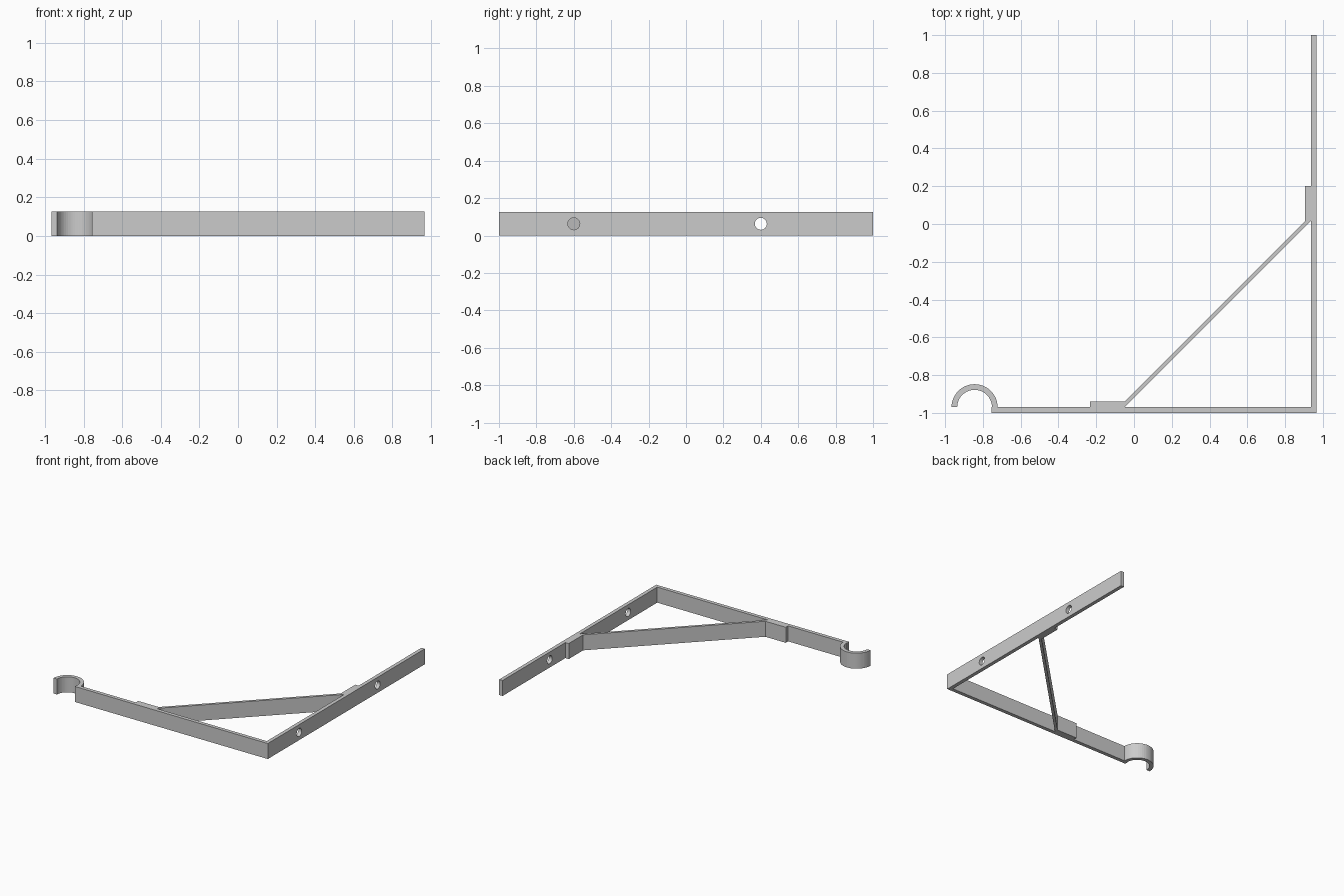
import bpy, bmesh, math

if "Cube" in bpy.data.objects:
    bpy.data.objects.remove(bpy.data.objects["Cube"])

H = 0.125   # extrusion height of every part
T = 0.03    # strip thickness
X1 = 0.966  # outer face of the mounting arm


def extrude(name, pts):
    """Extrude a counter-clockwise plan outline from z = 0 to z = H."""
    bm = bmesh.new()
    face = bm.faces.new([bm.verts.new((x, y, 0)) for x, y in pts])
    res = bmesh.ops.extrude_face_region(bm, geom=[face])
    top = [v for v in res["geom"] if isinstance(v, bmesh.types.BMVert)]
    bmesh.ops.translate(bm, verts=top, vec=(0, 0, H))
    bmesh.ops.recalc_face_normals(bm, faces=bm.faces)
    me = bpy.data.meshes.new(name)
    bm.to_mesh(me)
    bm.free()
    ob = bpy.data.objects.new(name, me)
    bpy.context.collection.objects.link(ob)
    return ob


def rect(x0, x1, y0, y1):
    return [(x0, y0), (x1, y0), (x1, y1), (x0, y1)]


# L-shaped frame: mounting arm and support arm
xi, yi = X1 - T, -1 + T
frame = extrude("frame", [(-0.755, -1), (X1, -1), (X1, 1), (xi, 1), (xi, yi), (-0.755, yi)])

# Screw holes through the mounting arm
for i, y in enumerate((-0.6, 0.4)):
    bpy.ops.mesh.primitive_cylinder_add(vertices=32, radius=0.032, depth=0.08,
                                        location=(X1 - T / 2, y, H / 2),
                                        rotation=(0, math.pi / 2, 0))
    cutter = bpy.context.object
    cutter.name = f"hole_cutter_{i + 1}"
    cutter.hide_render = True
    cutter.hide_set(True)
    mod = frame.modifiers.new(f"screw_hole_{i + 1}", 'BOOLEAN')
    mod.operation = 'DIFFERENCE'
    mod.solver = 'EXACT'
    mod.object = cutter

# Thickened pads where the brace meets each arm
extrude("mounting_arm_pad", rect(xi - T, xi, 0.016, 0.2))
extrude("support_arm_pad", rect(-0.232, -0.05, yi, yi + T))

# Diagonal brace at 45 degrees, meeting the pad ends
extrude("brace", [(-0.05, yi), (xi, 0.016), (xi - T, 0.016), (-0.05, yi + T)])

# Half-round hook at the free end of the support arm
cx, r_out, N = -0.844, 0.122, 24
arc = [(math.cos(math.pi * i / N), math.sin(math.pi * i / N)) for i in range(N + 1)]
outer = [(cx + r_out * c, yi + r_out * s) for c, s in arc]
inner = [(cx + (r_out - T) * c, yi + (r_out - T) * s) for c, s in reversed(arc)]
extrude("hook", outer + inner)
